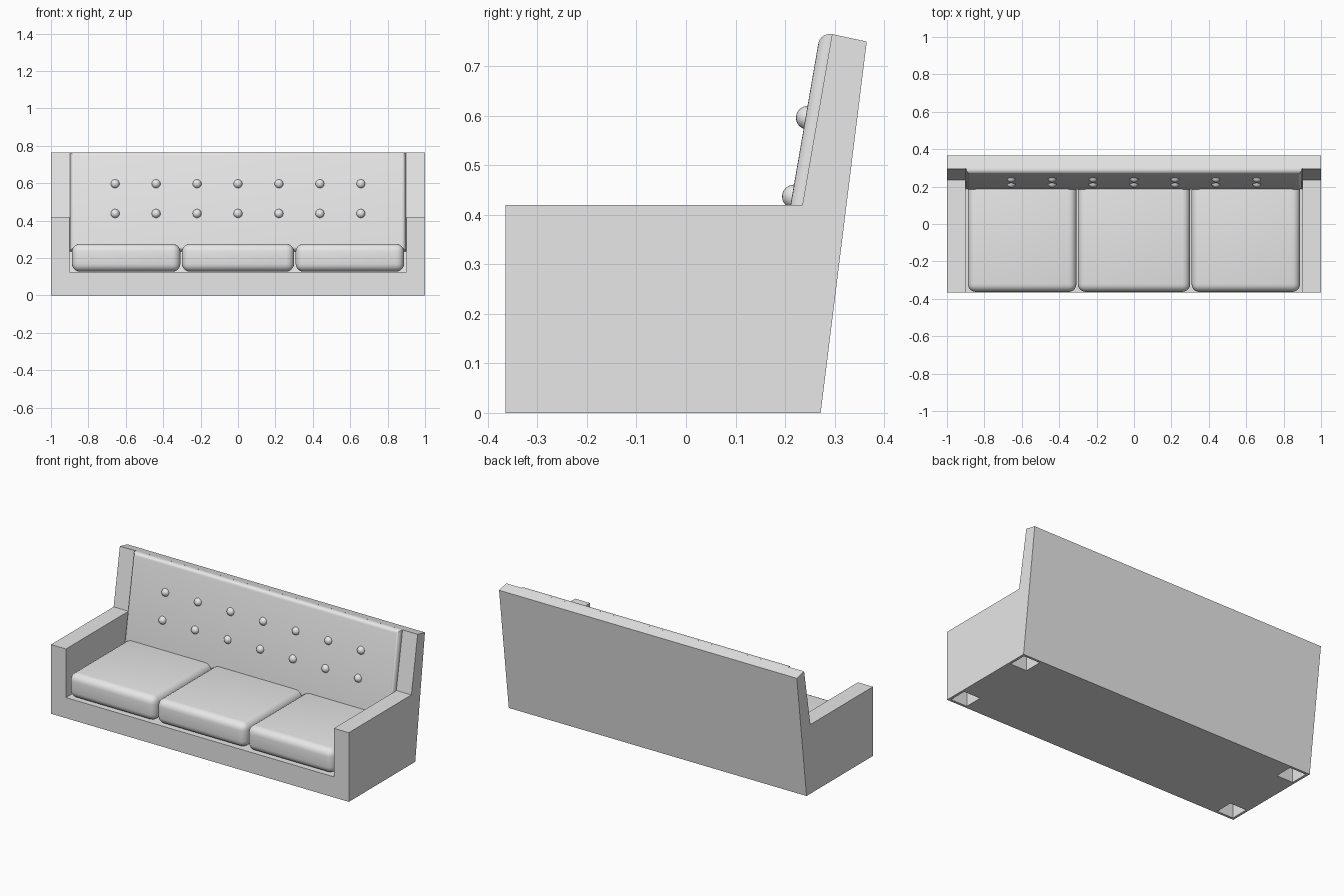
import bpy, bmesh

cube = bpy.data.objects.get("Cube")
if cube:
    bpy.data.objects.remove(cube, do_unlink=True)

grey = bpy.data.materials.new("grey_upholstery")
grey.use_nodes = True
grey.diffuse_color = (0.8, 0.8, 0.8, 1)
grey.node_tree.nodes["Principled BSDF"].inputs["Base Color"].default_value = (0.8, 0.8, 0.8, 1)


def extrude_profile(name, profile, x0, x1, bevel=0, pick=None):
    """Extrude a y-z outline along x, optionally rounding the picked edges."""
    bm = bmesh.new()
    face = bm.faces.new([bm.verts.new((x0, y, z)) for y, z in profile])
    grown = bmesh.ops.extrude_face_region(bm, geom=[face])["geom"]
    moved = [v for v in grown if isinstance(v, bmesh.types.BMVert)]
    bmesh.ops.translate(bm, verts=moved, vec=(x1 - x0, 0, 0))
    bmesh.ops.recalc_face_normals(bm, faces=bm.faces)
    if bevel:
        edges = [e for e in bm.edges if pick is None or pick(e)]
        bmesh.ops.bevel(bm, geom=edges, offset=bevel, offset_type='OFFSET',
                        segments=5, profile=0.5, affect='EDGES', clamp_overlap=True)
    mesh = bpy.data.meshes.new(name)
    bm.to_mesh(mesh)
    bm.free()
    mesh.materials.append(grey)
    obj = bpy.data.objects.new(name, mesh)
    bpy.context.collection.objects.link(obj)
    return obj


def activate(obj):
    bpy.ops.object.select_all(action='DESELECT')
    obj.select_set(True)
    bpy.context.view_layer.objects.active = obj


def smooth(obj):
    activate(obj)
    bpy.ops.object.shade_smooth_by_angle(angle=0.6)


def rect(y0, y1, z0, z1):
    return [(y0, z0), (y1, z0), (y1, z1), (y0, z1)]


def cut(target, cutter):
    cutter.hide_render = True
    mod = target.modifiers.new("cut", 'BOOLEAN')
    mod.operation = 'DIFFERENCE'
    mod.solver = 'EXACT'
    mod.object = cutter
    activate(target)
    bpy.ops.object.modifier_apply(modifier=mod.name)
    bpy.data.objects.remove(cutter, do_unlink=True)


# Frame: arms, base and leaning back in one solid
frame = extrude_profile("sofa_frame", [
    (-0.365, 0), (0.272, 0), (0.365, 0.75), (0.295, 0.765),
    (0.235, 0.42), (-0.365, 0.42)], -1, 1)

# Seat opening between the arms
cut(frame, extrude_profile("seat_cutter", [
    (-0.5, 0.125), (0.187, 0.125), (0.298, 0.765), (0.34, 1), (-0.5, 1)], -0.9, 0.9))

# Square leg sockets under the corners
for x in (-0.985, 0.875):
    for y in (-0.35, 0.147):
        cut(frame, extrude_profile("socket_cutter", rect(y, y + 0.11, -0.1, 0.1), x, x + 0.11))

# Back cushion, rounded only around its front face
def on_front(edge):
    return all(v.co.y < 0.18 + (v.co.z - 0.24) * 0.175 + 0.01 for v in edge.verts)

smooth(extrude_profile("back_cushion", [
    (0.18, 0.24), (0.21, 0.235), (0.3, 0.764), (0.271, 0.768)],
    -0.897, 0.897, 0.022, on_front))

# Three seat cushions
for label, x0, x1 in (("right", -0.888, -0.308), ("middle", -0.3, 0.3), ("left", 0.308, 0.888)):
    smooth(extrude_profile(label + "_seat_cushion", rect(-0.363, 0.22, 0.127, 0.275), x0, x1, 0.042))

# Two rows of round buttons
for row, y, z in (("upper", 0.246, 0.596), ("lower", 0.218, 0.437)):
    for i in range(7):
        bpy.ops.mesh.primitive_uv_sphere_add(
            segments=20, ring_count=12, radius=0.024, location=((i - 3) * 0.219, y, z))
        button = bpy.context.object
        button.name = f"{row}_button_{i + 1}"
        button.data.materials.append(grey)
        smooth(button)
